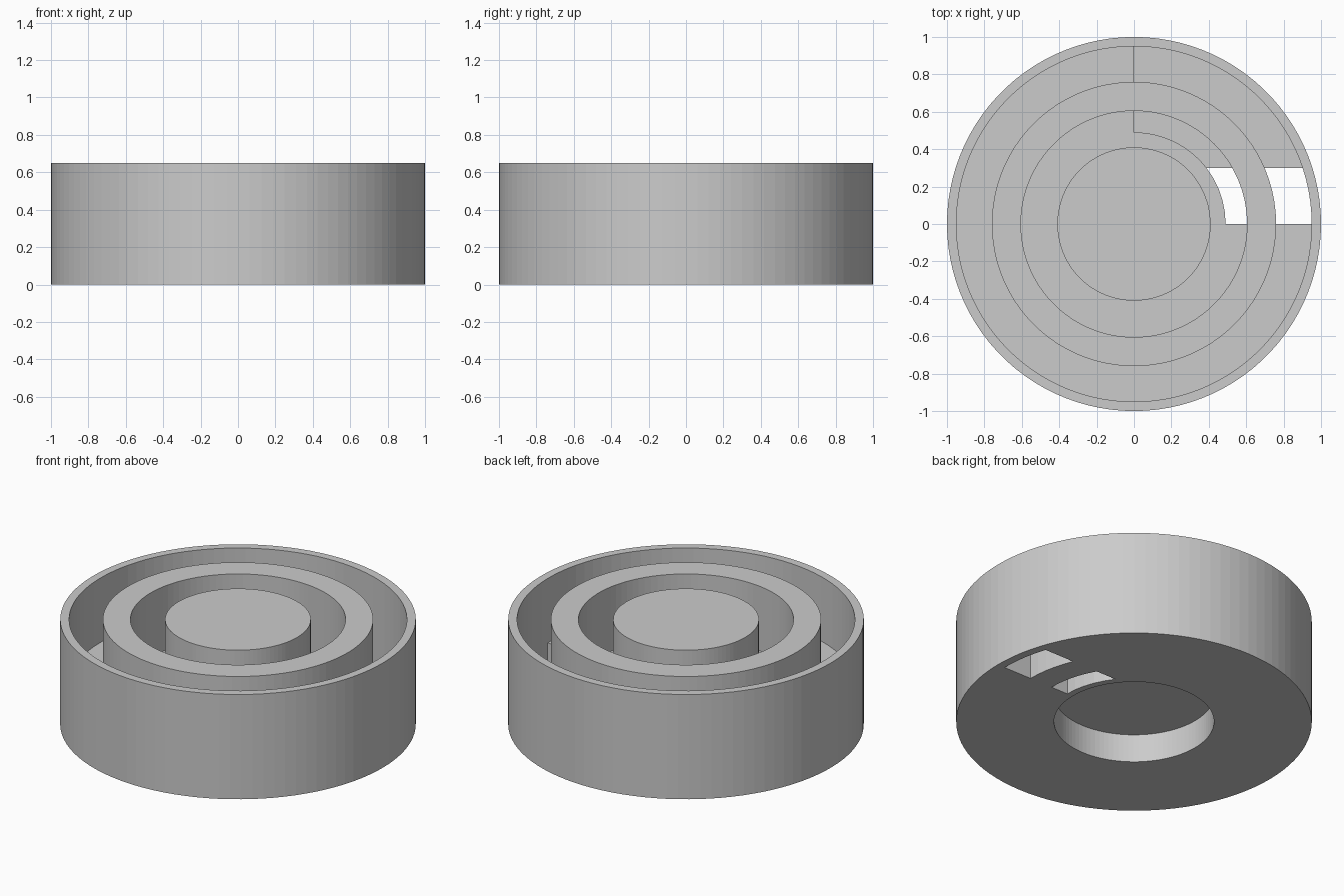
import bpy, bmesh, math

if "Cube" in bpy.data.objects:
    bpy.data.objects.remove(bpy.data.objects["Cube"])

# Concentric rings: (outer radius, underside height, top height); None top = channel floor
RINGS = [(0.41, 0.175, 0.65),   # centre post, hollowed underneath
         (0.45, 0.175, 0.25),   # floor over the underside recess
         (0.49, 0.0, 0.25),     # lip around the recess
         (0.605, 0.0, None),    # inner channel
         (0.76, 0.0, 0.65),     # middle ring
         (0.95, 0.0, None),     # outer channel
         (1.0, 0.0, 0.65)]      # outer wall
RADII = [0.0] + [r[0] for r in RINGS]
LEVELS = [0.0, 0.05, 0.175, 0.25, 0.65]
HOLE, LOW, REST = 5, 20, 75     # angular steps: opening, sunken floor, normal floor
N = HOLE + LOW + REST


def angle(r, s):
    # the opening ends on the straight line y = 0.3 at every radius
    a = math.asin(0.3 / max(r, 0.49))
    if s <= HOLE:
        return a * s / HOLE
    if s <= HOLE + LOW:
        return a + (math.pi / 2 - a) * (s - HOLE) / LOW
    return math.pi / 2 + 1.5 * math.pi * (s - HOLE - LOW) / REST


def solid(i, s, k):
    if not (0 <= i < len(RINGS) and 0 <= k < len(LEVELS) - 1):
        return False
    s %= N
    _, low, top = RINGS[i]
    if top is None:
        top = 0.0 if s < HOLE else 0.05 if s < HOLE + LOW else 0.25
    return low <= LEVELS[k] < top


bm = bmesh.new()
cache = {}


def vert(i, s, k):
    key = (i, s % N if i else 0, k)
    if key not in cache:
        r, a = RADII[i], angle(RADII[i], key[1])
        cache[key] = bm.verts.new((r * math.cos(a), r * math.sin(a), LEVELS[k]))
    return cache[key]


def face(*keys):
    vs = list(dict.fromkeys(vert(*key) for key in keys))
    if len(vs) > 2:
        bm.faces.new(vs)


# Skin every solid cell wherever its neighbour is empty
for i in range(len(RINGS)):
    for s in range(N):
        for k in range(len(LEVELS) - 1):
            if not solid(i, s, k):
                continue
            j, t, m = i + 1, s + 1, k + 1
            if not solid(i, s, k + 1):
                face((i, s, m), (j, s, m), (j, t, m), (i, t, m))
            if not solid(i, s, k - 1):
                face((i, s, k), (i, t, k), (j, t, k), (j, s, k))
            if not solid(i + 1, s, k):
                face((j, s, k), (j, t, k), (j, t, m), (j, s, m))
            if i and not solid(i - 1, s, k):
                face((i, s, k), (i, s, m), (i, t, m), (i, t, k))
            if not solid(i, s - 1, k):
                face((i, s, k), (j, s, k), (j, s, m), (i, s, m))
            if not solid(i, s + 1, k):
                face((i, t, k), (i, t, m), (j, t, m), (j, t, k))

mesh = bpy.data.meshes.new("ringed_dish")
bm.to_mesh(mesh)
bm.free()
dish = bpy.data.objects.new("ringed_dish", mesh)
bpy.context.collection.objects.link(dish)

grey = bpy.data.materials.new("light_grey")
grey.diffuse_color = (0.6, 0.6, 0.6, 1)
grey.use_nodes = True
grey.node_tree.nodes["Principled BSDF"].inputs["Base Color"].default_value = grey.diffuse_color
mesh.materials.append(grey)
